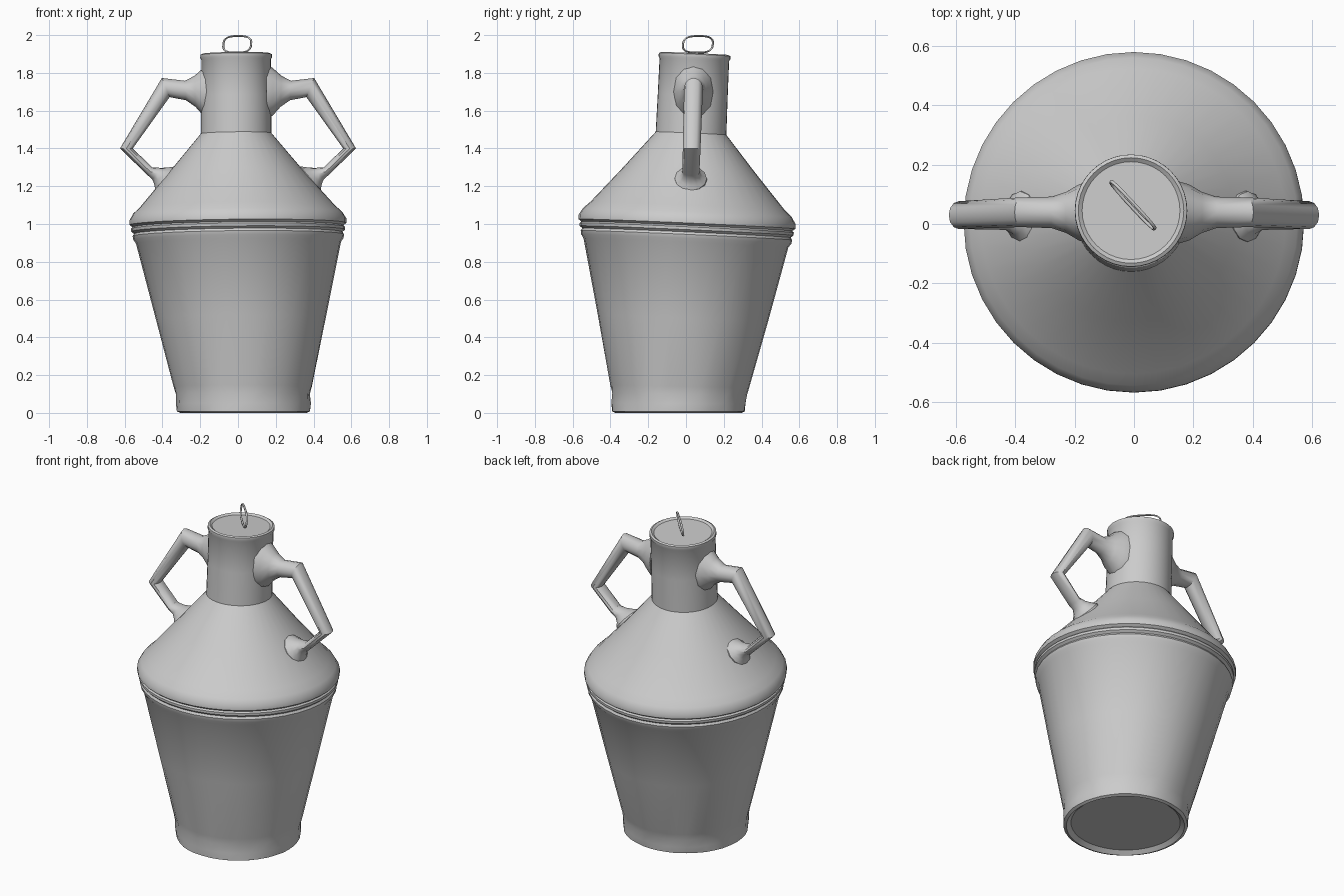
import bpy, bmesh, math, random
from mathutils import Vector

if "Cube" in bpy.data.objects:
    bpy.data.objects.remove(bpy.data.objects["Cube"])

random.seed(4)


def loft(name, rings, closed=False, angle=35):
    """Skin a list of equal-length point rings; cap the ends unless closed."""
    bm = bmesh.new()
    vr = [[bm.verts.new(p) for p in ring] for ring in rings]
    n = len(vr[0])
    pairs = list(zip(vr, vr[1:])) + ([(vr[-1], vr[0])] if closed else [])
    for a, b in pairs:
        for i in range(n):
            j = (i + 1) % n
            bm.faces.new((a[i], a[j], b[j], b[i]))
    if not closed:
        bm.faces.new(vr[0][::-1])
        bm.faces.new(vr[-1])
    bmesh.ops.recalc_face_normals(bm, faces=bm.faces)
    me = bpy.data.meshes.new(name)
    bm.to_mesh(me)
    bm.free()
    ob = bpy.data.objects.new(name, me)
    bpy.context.collection.objects.link(ob)
    bpy.ops.object.select_all(action='DESELECT')
    ob.select_set(True)
    bpy.context.view_layer.objects.active = ob
    bpy.ops.object.shade_smooth_by_angle(angle=math.radians(angle))
    return ob


def body_ring(r, z, wobble=0.0, n=40):
    """Circle on the slightly leaning axis of the jug."""
    cx, cy = max(-0.01, 0.03 - 0.03 * z), -0.04 + 0.045 * z
    tilt = 0.045 * min(1, z / 0.3)
    ring = []
    for i in range(n):
        a = 2 * math.pi * i / n
        rr = r + random.uniform(-wobble, wobble)
        x, y = rr * math.cos(a), rr * math.sin(a)
        ring.append((cx + x, cy + y, z - tilt * y + 0.01 * x * min(1, z)))
    return ring


# Jug: recessed foot, flared body, ridged shoulder band, cone, neck, dished lid
profile = [(0.12, 0.022, 0), (0.31, 0.02, 0), (0.335, 0.0, 0), (0.352, 0.008, .002),
           (0.355, 0.05, .003), (0.356, 0.10, .004), (0.366, 0.14, .002),
           (0.45, 0.50, .001), (0.542, 0.90, .001), (0.556, 0.92, 0),
           (0.560, 0.94, 0), (0.552, 0.953, 0), (0.566, 0.965, 0),
           (0.567, 0.98, 0), (0.558, 0.988, 0), (0.574, 1.0, 0),
           (0.574, 1.025, 0), (0.553, 1.06, 0), (0.515, 1.095, 0),
           (0.35, 1.285, 0), (0.187, 1.48, 0), (0.185, 1.68, 0),
           (0.184, 1.87, 0), (0.190, 1.88, 0), (0.189, 1.897, 0),
           (0.178, 1.903, 0), (0.165, 1.893, 0), (0.06, 1.893, 0)]
loft("jug_body", [body_ring(*p) for p in profile])

# Angular handles: inner x,z / outer x,z / half width in y
sections = [(0.15, 1.55, 0.15, 1.85, .105), (0.185, 1.575, 0.185, 1.825, .095),
            (0.225, 1.62, 0.23, 1.785, .07), (0.275, 1.655, 0.28, 1.758, .053),
            (0.362, 1.672, 0.403, 1.773, .05), (0.557, 1.40, 0.625, 1.40, .047),
            (0.455, 1.30, 0.475, 1.255, .045), (0.405, 1.297, 0.453, 1.236, .047),
            (0.365, 1.30, 0.442, 1.205, .062), (0.33, 1.305, 0.438, 1.178, .085),
            (0.29, 1.27, 0.40, 1.14, .09)]


def handle(name, side):
    rings = []
    for xi, zi, xo, zo, hw in sections:
        inner, outer = Vector((side * xi, 0, zi)), Vector((side * xo, 0, zo))
        mid, half = (inner + outer) / 2, (outer - inner) / 2
        mid.y = 0.03 + 0.03 * (mid.z - 1.4)
        rings.append([mid + half * math.cos(a) + Vector((0, hw * math.sin(a), 0))
                      for a in (2 * math.pi * k / 12 for k in range(12))])
    loft(name, rings)


handle("handle_left", -1)
handle("handle_right", 1)

# Thin wire pull loop, set diagonally on the lid
along = Vector((0.68, -0.73, 0)).normalized()
across = Vector((-along.y, along.x, 0))
up = Vector((0, 0, 1))
centre = Vector((-0.004, 0.063, 1.951))
rings = []
for i in range(32):
    a = 2 * math.pi * i / 32
    c, s = math.cos(a), math.sin(a)
    u = 0.108 * math.copysign(abs(c) ** 0.7, c)
    v = 0.044 * math.copysign(abs(s) ** 0.7, s)
    mid = centre + along * u + up * v + across * (v * 0.15)
    out = (along * c + up * s).normalized()
    rings.append([mid + out * 0.005 * math.cos(t) + across * 0.006 * math.sin(t)
                  for t in (2 * math.pi * k / 6 for k in range(6))])
loft("lid_pull_loop", rings, closed=True, angle=70)
